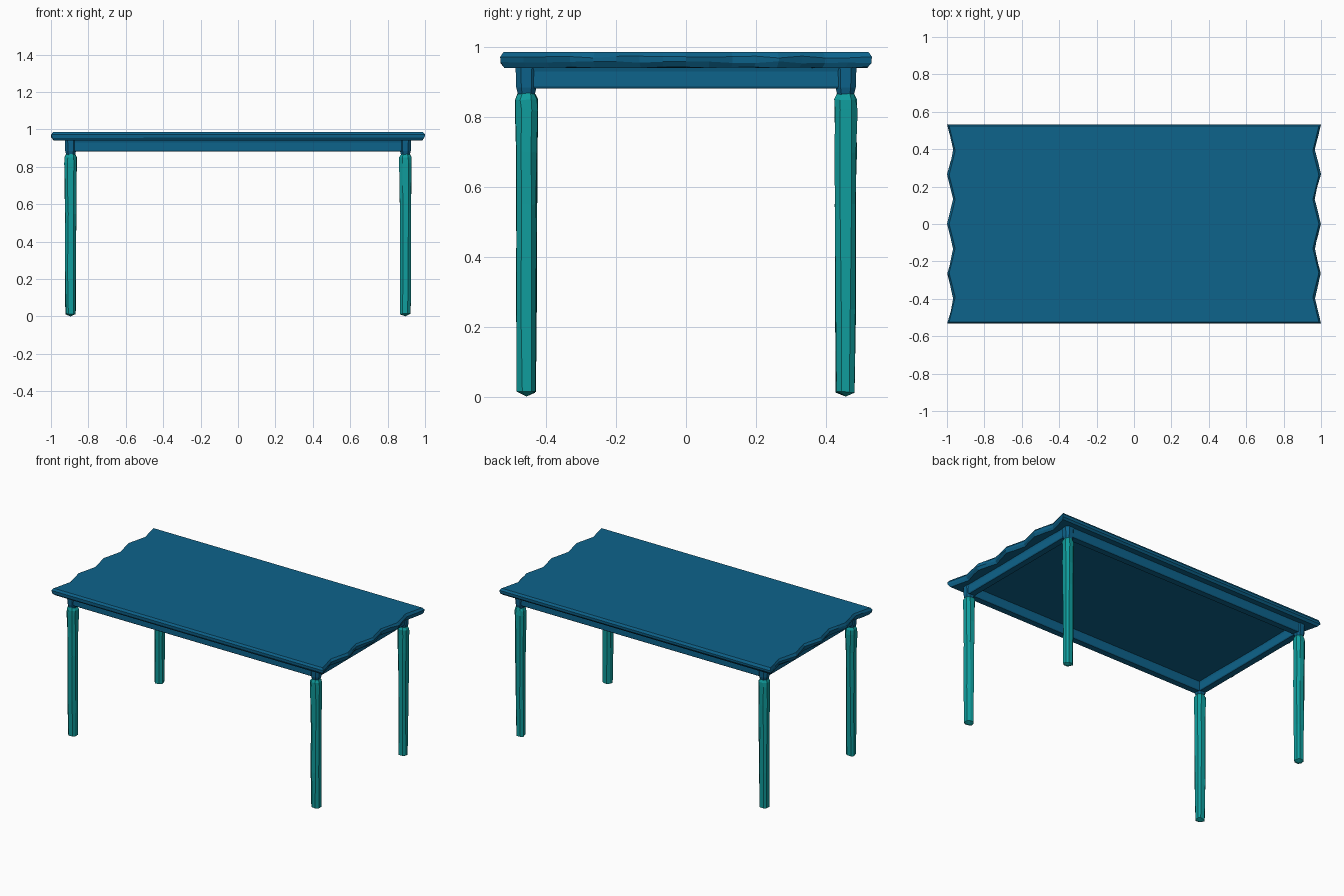
import bpy, bmesh, random
from math import cos, pi
from mathutils import Vector

random.seed(4)
if "Cube" in bpy.data.objects:
    bpy.data.objects.remove(bpy.data.objects["Cube"], do_unlink=True)


def make_material(name, rgb):
    mat = bpy.data.materials.new(name)
    mat.use_nodes = True
    colour = (*rgb, 1)
    mat.diffuse_color = colour
    mat.node_tree.nodes["Principled BSDF"].inputs["Base Color"].default_value = colour
    return mat


BLUE = make_material("deep blue wood", (0.004, 0.125, 0.26))
TEAL = make_material("teal wood", (0.005, 0.34, 0.34))


def jitter(amount):
    return random.uniform(-amount, amount)


def loft(name, rings, mat, tip=None):
    """Skin matching rings from bottom to top, with an optional tip below."""
    bm = bmesh.new()
    loops = [[bm.verts.new(p) for p in ring] for ring in rings]
    n = len(loops[0])
    for low, high in zip(loops, loops[1:]):
        for i in range(n):
            j = (i + 1) % n
            bm.faces.new((low[i], low[j], high[j], high[i]))
    bm.faces.new(loops[-1])
    if tip:
        point = bm.verts.new(tip)
        for i in range(n):
            bm.faces.new((loops[0][(i + 1) % n], loops[0][i], point))
    else:
        bm.faces.new(loops[0][::-1])
    bmesh.ops.recalc_face_normals(bm, faces=bm.faces)
    mesh = bpy.data.meshes.new(name)
    bm.to_mesh(mesh)
    bm.free()
    mesh.materials.append(mat)
    obj = bpy.data.objects.new(name, mesh)
    bpy.context.collection.objects.link(obj)
    return obj


# Tabletop: straight long sides, four scallops across each end
def top_outline(z, inset, wobble):
    half_y = 0.532 - inset
    steps = 16
    ring = []
    for side in (1, -1):
        for i in range(steps + 1):
            t = i / steps
            wave = 0.982 + 0.016 * cos(8 * pi * t)
            ring.append((side * (wave - inset + jitter(wobble)),
                         side * half_y * (2 * t - 1), z + jitter(wobble)))
    return ring


random_top = [top_outline(0.942, 0.012, 0.002),
              top_outline(0.957, 0.001, 0.003),
              top_outline(0.972, 0, 0.003),
              top_outline(0.986, 0.009, 0)]
top = loft("tabletop", random_top, BLUE)
reach = max(abs(v.co.x) for v in top.data.vertices)
for v in top.data.vertices:
    v.co.x /= reach

LEG_X, LEG_Y = 0.895, 0.457


# Apron rails: slightly tapered beams between the legs
def rail(name, centre, half_x, half_y):
    def ring(z, grow):
        a, b = half_x + grow, half_y + grow
        return [(centre[0] + sx * a, centre[1] + sy * b, z)
                for sx, sy in ((-1, -1), (1, -1), (1, 1), (-1, 1))]
    loft(name, [ring(0.882, -0.004), ring(0.888, 0),
                ring(0.93, 0), ring(0.945, 0.004)], BLUE)


for side, word in ((-1, "front"), (1, "back")):
    rail(word + "_rail", (0, side * LEG_Y), LEG_X, 0.024)
for side, word in ((-1, "right"), (1, "left")):
    rail(word + "_rail", (side * LEG_X, 0), 0.024, LEG_Y)


# Corner blocks and legs: chamfered squares with hand-carved facets
def chamfered_ring(x, y, z, half, wobble=0.0):
    c = half * 0.5
    pattern = [(half, -c), (half, c), (c, half), (-c, half),
               (-half, c), (-half, -c), (-c, -half), (c, -half)]
    return [(x + px + jitter(wobble), y + py + jitter(wobble),
             z + jitter(wobble)) for px, py in pattern]


LEG_PROFILE = [(0.013, 0.026), (0.25, 0.028), (0.55, 0.029),
               (0.7, 0.030), (0.82, 0.032), (0.85, 0.031), (0.872, 0.021)]

for sx, side in ((-1, "right"), (1, "left")):
    for sy, end in ((-1, "front"), (1, "back")):
        x, y = sx * LEG_X, sy * LEG_Y
        name = end + "_" + side
        loft(name + "_corner_block",
             [chamfered_ring(x, y, 0.858, 0.022),
              chamfered_ring(x, y, 0.885, 0.029),
              chamfered_ring(x, y, 0.945, 0.031)], BLUE)
        rings = [chamfered_ring(x, y, z, half, 0.0025) for z, half in LEG_PROFILE]
        loft(name + "_leg", rings, TEAL, tip=Vector((x, y, 0.0)))
